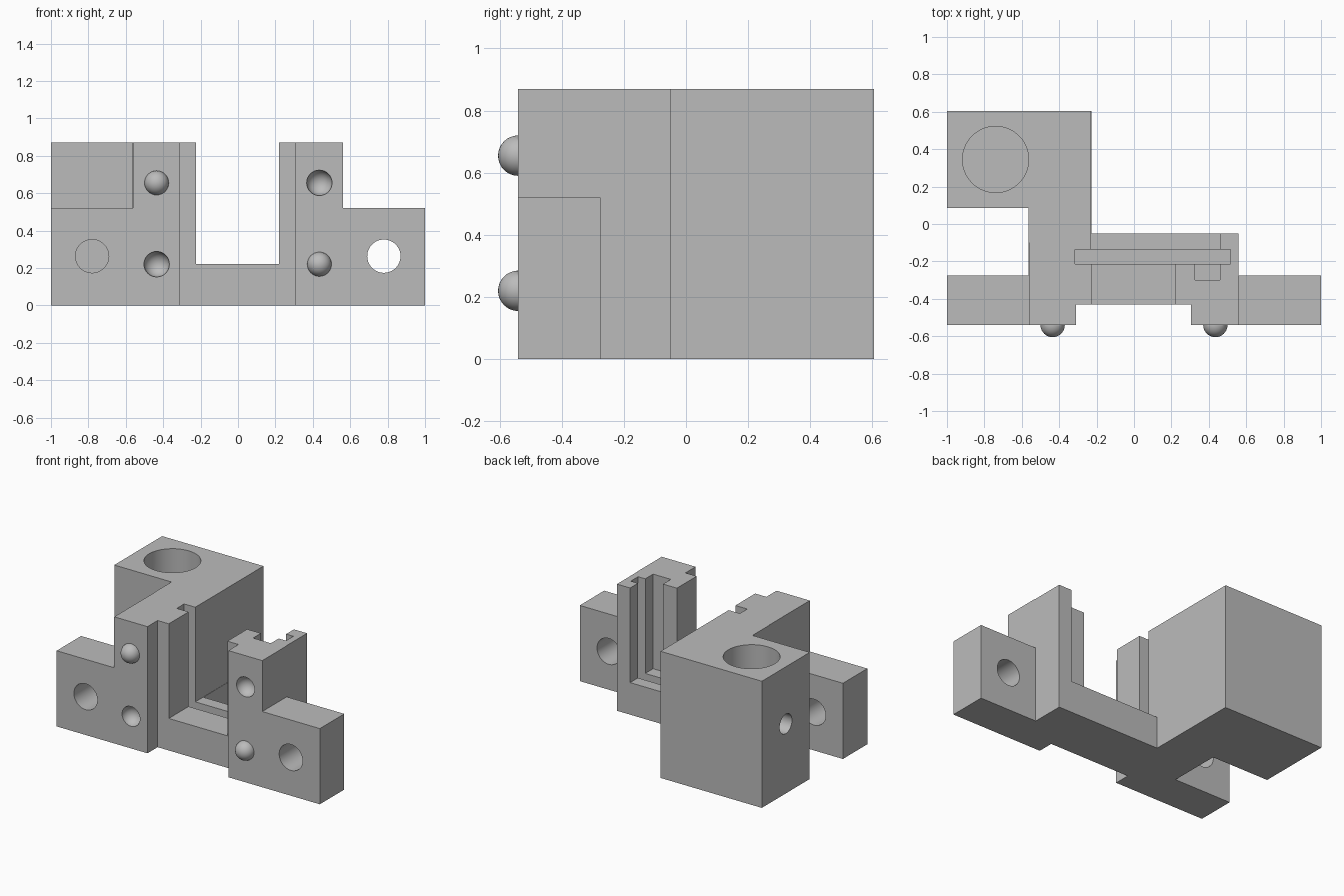
import bpy, bmesh, math
from mathutils import Matrix, Vector

if "Cube" in bpy.data.objects:
    bpy.data.objects.remove(bpy.data.objects["Cube"], do_unlink=True)

grey = bpy.data.materials.new("matte_grey")
grey.use_nodes = True
grey.diffuse_color = (0.5, 0.5, 0.5, 1)
grey.node_tree.nodes["Principled BSDF"].inputs["Base Color"].default_value = (0.5, 0.5, 0.5, 1)

HEIGHT = 0.87
FRONT = -0.54
FLOOR = 0.22      # bottom of the central gap
PEG_X, PEG_LOW, PEG_HIGH = 0.435, 0.22, 0.655


def finish(bm, name):
    bmesh.ops.recalc_face_normals(bm, faces=bm.faces)
    mesh = bpy.data.meshes.new(name)
    bm.to_mesh(mesh)
    bm.free()
    mesh.materials.append(grey)
    obj = bpy.data.objects.new(name, mesh)
    bpy.context.collection.objects.link(obj)
    return obj


def prism(name, outline, z0, z1):
    """Extrude a plan outline upward."""
    bm = bmesh.new()
    face = bm.faces.new([bm.verts.new((x, y, z0)) for x, y in outline])
    top = bmesh.ops.extrude_face_region(bm, geom=[face])["geom"]
    bmesh.ops.translate(bm, vec=(0, 0, z1 - z0),
                        verts=[v for v in top if isinstance(v, bmesh.types.BMVert)])
    return finish(bm, name)


def box(name, x0, x1, y0, y1, z0, z1):
    return prism(name, [(x0, y0), (x1, y0), (x1, y1), (x0, y1)], z0, z1)


def cylinder(name, start, end, radius):
    start, end = Vector(start), Vector(end)
    axis = end - start
    turn = axis.to_track_quat('Z', 'Y').to_matrix().to_4x4()
    bm = bmesh.new()
    bmesh.ops.create_cone(bm, cap_ends=True, segments=64, radius1=radius, radius2=radius,
                          depth=axis.length,
                          matrix=Matrix.Translation((start + end) / 2) @ turn)
    return finish(bm, name)


def ball(name, x, z, radius, half):
    bm = bmesh.new()
    bmesh.ops.create_uvsphere(bm, u_segments=32, v_segments=16, radius=radius,
                              matrix=Matrix.Translation((x, FRONT, z)))
    if half:
        bmesh.ops.bisect_plane(bm, geom=bm.verts[:] + bm.edges[:] + bm.faces[:],
                               plane_co=(0, FRONT, 0), plane_no=(0, 1, 0), clear_outer=True)
    return finish(bm, name)


def select(obj):
    bpy.ops.object.select_all(action='DESELECT')
    obj.select_set(True)
    bpy.context.view_layer.objects.active = obj


def cut(body, cutter):
    cutter.hide_render = True
    mod = body.modifiers.new("cut", 'BOOLEAN')
    mod.operation, mod.solver, mod.object = 'DIFFERENCE', 'EXACT', cutter
    select(body)
    bpy.ops.object.modifier_apply(modifier=mod.name)
    bpy.data.objects.remove(cutter, do_unlink=True)


# Full footprint: ears, central bridge with front recess, rear arm and rod block
body = prism("bracket_body", [
    (-1, FRONT), (-0.31, FRONT), (-0.31, -0.43), (0.305, -0.43), (0.305, FRONT),
    (1, FRONT), (1, -0.275), (0.56, -0.275), (0.56, -0.05), (-0.228, -0.05),
    (-0.228, 0.605), (-1, 0.605), (-1, 0.085), (-0.565, 0.085), (-0.565, -0.275),
    (-1, -0.275)], 0, HEIGHT)

# Lower the mounting ears and drill their bolt holes
for side in (-1, 1):
    edges = sorted((side * 0.5625, side * 1.2))
    cut(body, box("ear_cut", *edges, -0.8, -0.1, 0.52, 1.2))
    cut(body, cylinder("bolt_cut", (side * 0.78, -0.8, 0.263), (side * 0.78, -0.15, 0.263), 0.089))

# Central gap, wider at the back, with a side pocket
cut(body, prism("gap_cut", [
    (-0.225, -0.8), (0.22, -0.8), (0.22, -0.2), (0.325, -0.2), (0.325, -0.3),
    (0.46, -0.3), (0.46, 0.8), (-0.23, 0.8), (-0.23, -0.18), (-0.225, -0.18)],
    FLOOR, 1.2))

# Narrow slot that holds a flat plate
cut(body, box("plate_slot_cut", -0.315, 0.515, -0.215, -0.135, 0.13, 1.2))

# Blind rod socket and the set screw hole leading into it
cut(body, cylinder("rod_socket_cut", (-0.74, 0.345, 0.09), (-0.74, 0.345, 1.2), 0.177))
cut(body, cylinder("set_screw_cut", (-1.2, 0.345, 0.478), (-0.74, 0.345, 0.478), 0.067))

# Mating dimples and pegs on opposite diagonals of the front
for x, z in ((-PEG_X, PEG_LOW), (PEG_X, PEG_HIGH)):
    cut(body, ball("dimple_cut", x, z, 0.068, False))
pegs = [ball("upper_peg", -PEG_X, PEG_HIGH, 0.065, True),
        ball("lower_peg", PEG_X, PEG_LOW, 0.065, True)]

for obj in [body] + pegs:
    select(obj)
    bpy.ops.object.shade_smooth_by_angle(angle=math.radians(30))
